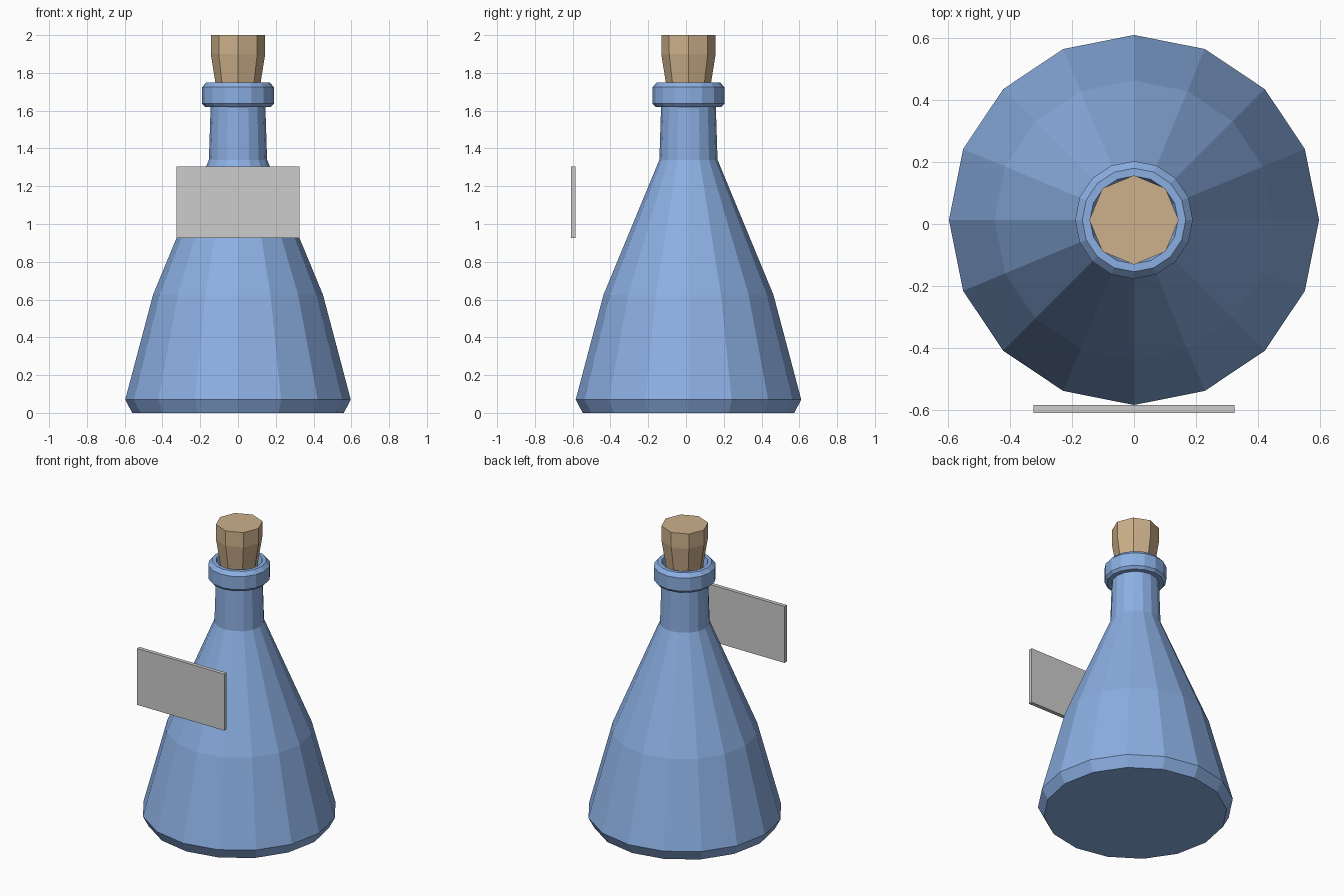
import bpy, bmesh, math

if "Cube" in bpy.data.objects:
    bpy.data.objects.remove(bpy.data.objects["Cube"])

CY = 0.013  # bottle axis sits slightly behind the centre


def material(name, rgb):
    m = bpy.data.materials.new(name)
    m.diffuse_color = (*rgb, 1.0)
    m.use_nodes = True
    m.node_tree.nodes["Principled BSDF"].inputs["Base Color"].default_value = m.diffuse_color
    return m


def finish(name, bm, mat):
    bmesh.ops.recalc_face_normals(bm, faces=bm.faces)
    mesh = bpy.data.meshes.new(name)
    bm.to_mesh(mesh)
    bm.free()
    mesh.materials.append(mat)
    obj = bpy.data.objects.new(name, mesh)
    bpy.context.collection.objects.link(obj)
    return obj


def lathe(name, profile, sides, mat):
    """Faceted turned solid from (radius, z) rings, capped at both ends."""
    bm = bmesh.new()
    rings = []
    for r, z in profile:
        rings.append([bm.verts.new((r * math.sin(a), CY + r * math.cos(a), z))
                      for a in (2 * math.pi * i / sides for i in range(sides))])
    for lo, hi in zip(rings, rings[1:]):
        for i in range(sides):
            j = (i + 1) % sides
            bm.faces.new((lo[i], lo[j], hi[j], hi[i]))
    bm.faces.new(rings[0])
    bm.faces.new(rings[-1])
    return finish(name, bm, mat)


glass = material("blue glass", (0.26, 0.43, 0.77))
cork_mat = material("cork", (0.61, 0.44, 0.26))
label_mat = material("label grey", (0.604, 0.604, 0.604))

# Flask body, neck, lip and the open mouth
lathe("flask", [(0.56, 0), (0.597, 0.07), (0.45, 0.625), (0.154, 1.34),
                (0.145, 1.62), (0.175, 1.62), (0.19, 1.637), (0.19, 1.725),
                (0.167, 1.75), (0.142, 1.75), (0.125, 1.70), (0.125, 1.40)],
      16, glass)

# Tapered stopper
lathe("stopper", [(0.095, 1.58), (0.12, 1.75), (0.144, 1.9), (0.144, 2.0)],
      8, cork_mat)

# Flat label standing in front
bm = bmesh.new()
bmesh.ops.create_cube(bm, size=1)
bmesh.ops.scale(bm, vec=(0.65, 0.026, 0.38), verts=bm.verts)
bmesh.ops.translate(bm, vec=(0, -0.597, 1.115), verts=bm.verts)
finish("label", bm, label_mat)
